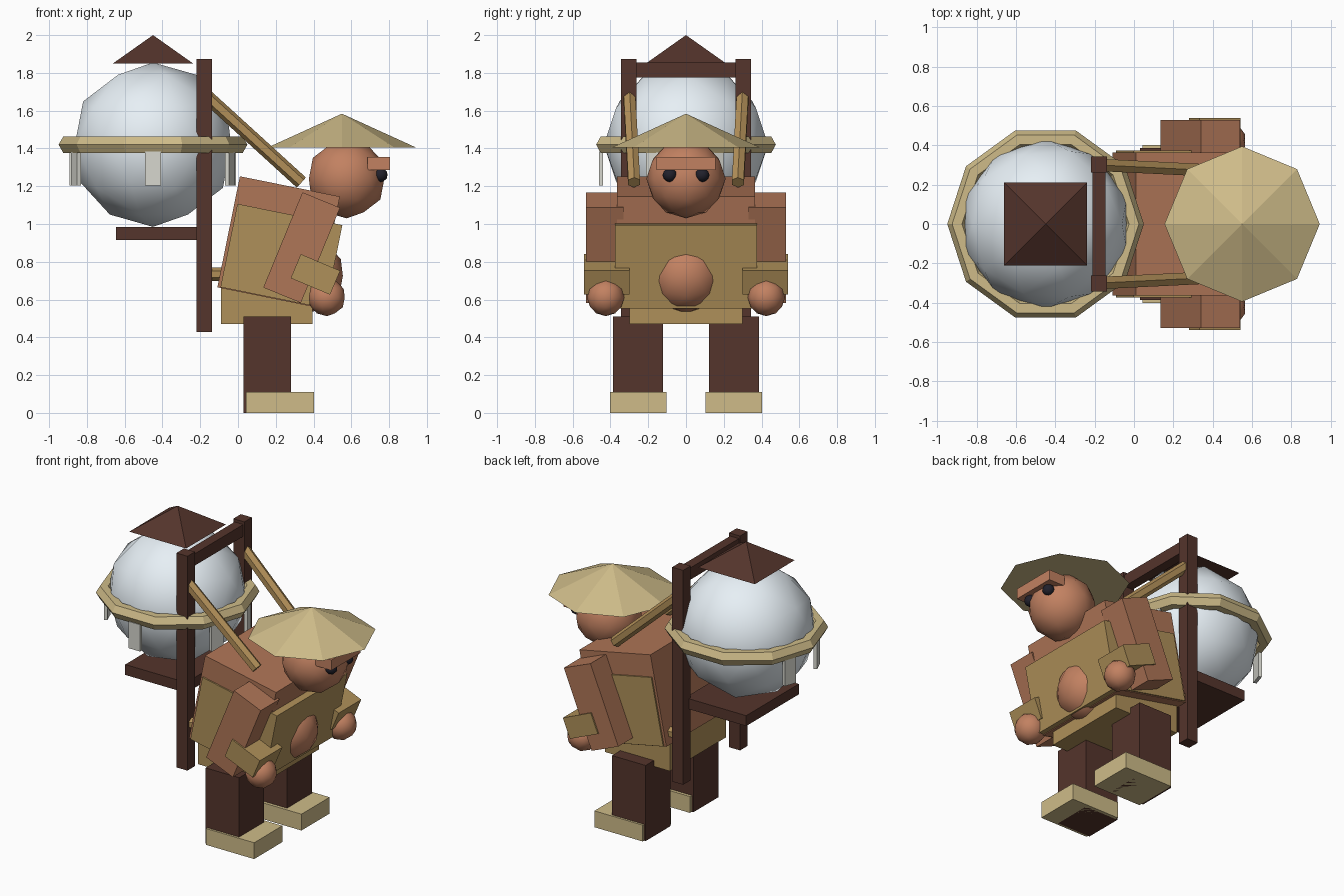
import bpy, math
from mathutils import Vector

if "Cube" in bpy.data.objects:
    bpy.data.objects.remove(bpy.data.objects["Cube"])


def mat(name, rgb):
    m = bpy.data.materials.new(name)
    m.diffuse_color = (*rgb, 1)
    m.use_nodes = True
    m.node_tree.nodes["Principled BSDF"].inputs["Base Color"].default_value = m.diffuse_color
    return m


SKIN = mat("skin", (0.54, 0.22, 0.12))
CLOTH = mat("cloth", (0.43, 0.18, 0.095))
VEST = mat("vest", (0.43, 0.28, 0.1))
STRAW = mat("straw", (0.62, 0.5, 0.25))
CANE = mat("cane", (0.45, 0.28, 0.1))
WOOD = mat("wood", (0.09, 0.035, 0.025))
GLOBE = mat("globe", (0.8, 0.87, 0.92))
PAPER = mat("paper", (0.68, 0.68, 0.62))
DARK = mat("dark", (0.015, 0.015, 0.025))


def finish(name, material, smooth=False):
    o = bpy.context.object
    o.name = name
    o.data.materials.append(material)
    if smooth:
        bpy.ops.object.shade_smooth_by_angle(angle=math.radians(40))
    return o


def box(name, center, size, material, ry=0, rz=0):
    bpy.ops.mesh.primitive_cube_add(size=1, location=center, rotation=(0, ry, rz))
    bpy.context.object.scale = size
    return finish(name, material)


def span(name, lo, hi, material):
    return box(name, [(a + b) / 2 for a, b in zip(lo, hi)],
               [b - a for a, b in zip(lo, hi)], material)


def ball(name, center, r, material, sub=2):
    bpy.ops.mesh.primitive_ico_sphere_add(subdivisions=sub, radius=r, location=center)
    return finish(name, material, True)


def cone(name, center, r, h, sides, material, rz=0):
    bpy.ops.mesh.primitive_cone_add(vertices=sides, radius1=r, radius2=0, depth=h,
                                    location=center, rotation=(0, 0, rz))
    return finish(name, material)


def rod(name, a, b, r, material):
    a, b = Vector(a), Vector(b)
    d = b - a
    bpy.ops.mesh.primitive_cylinder_add(vertices=6, radius=r, depth=d.length,
                                        location=(a + b) / 2,
                                        rotation=d.to_track_quat('Z', 'Y').to_euler())
    return finish(name, material, True)


# Body leaning forward (+x)
box("torso", (0.215, 0, 0.905), (0.54, 0.73, 0.60), CLOTH, 0.2)
box("vest", (0.23, 0, 0.83), (0.567, 0.75, 0.45), VEST, 0.2)
span("hip_skirt", (-0.09, -0.30, 0.47), (0.395, 0.30, 0.68), VEST)
ball("belly", (0.365, 0, 0.725), 0.2, SKIN)

# Head, brow and hat
ball("head", (0.575, 0, 1.24), 0.21, SKIN)
span("brow", (0.685, -0.155, 1.285), (0.805, 0.155, 1.355), SKIN)
cone("straw_hat", (0.55, 0, 1.494), 0.395, 0.18, 8, STRAW)

# Paired parts
for side, s in (("right", -1), ("left", 1)):
    box(f"{side}_leg", (0.155, s * 0.255, 0.255), (0.25, 0.265, 0.51), WOOD)
    box(f"{side}_foot", (0.222, s * 0.252, 0.055), (0.36, 0.30, 0.11), STRAW)
    box(f"{side}_arm", (0.337, s * 0.43, 0.875), (0.215, 0.2, 0.545), CLOTH, 0.39)
    box(f"{side}_cuff", (0.41, s * 0.42, 0.733), (0.226, 0.24, 0.138), VEST, 0.4)
    ball(f"{side}_hand", (0.47, s * 0.425, 0.612), 0.1, SKIN)
    ball(f"{side}_eye", (0.755, s * 0.086, 1.26), 0.038, DARK)
    # Carrying frame post and its straps
    box(f"{side}_post", (-0.178, s * 0.303, 1.152), (0.082, 0.08, 1.445), WOOD)
    rod(f"{side}_shoulder_strap", (-0.17, s * 0.30, 1.68), (0.335, s * 0.275, 1.22),
        0.036, CANE)
    rod(f"{side}_waist_strap", (-0.17, s * 0.30, 0.735), (0.05, s * 0.28, 0.73),
        0.036, CANE)

# Carrying frame: crossbar and shelf
span("crossbar", (-0.21, -0.28, 1.775), (-0.145, 0.28, 1.855), WOOD)
span("shelf", (-0.645, -0.28, 0.915), (-0.19, 0.28, 0.985), WOOD)

# Globe with roof, rope ring and hanging paper tags
CX, CZ = -0.45, 1.42
ball("globe", (CX, 0, CZ), 0.435, GLOBE)
cone("roof", (CX, 0, 1.925), 0.3, 0.15, 4, WOOD, math.pi / 4)
bpy.ops.mesh.primitive_torus_add(major_segments=10, minor_segments=6, major_radius=0.45,
                                 minor_radius=0.05, location=(CX, 0, CZ))
finish("rope_ring", STRAW)
for i, deg in enumerate((-90, -22, 20, 162, 202)):
    a = math.radians(deg)
    box(f"paper_tag_{i + 1}", (CX + 0.44 * math.cos(a), 0.45 * math.sin(a), 1.295),
        (0.022, 0.085, 0.18), PAPER, rz=a)
